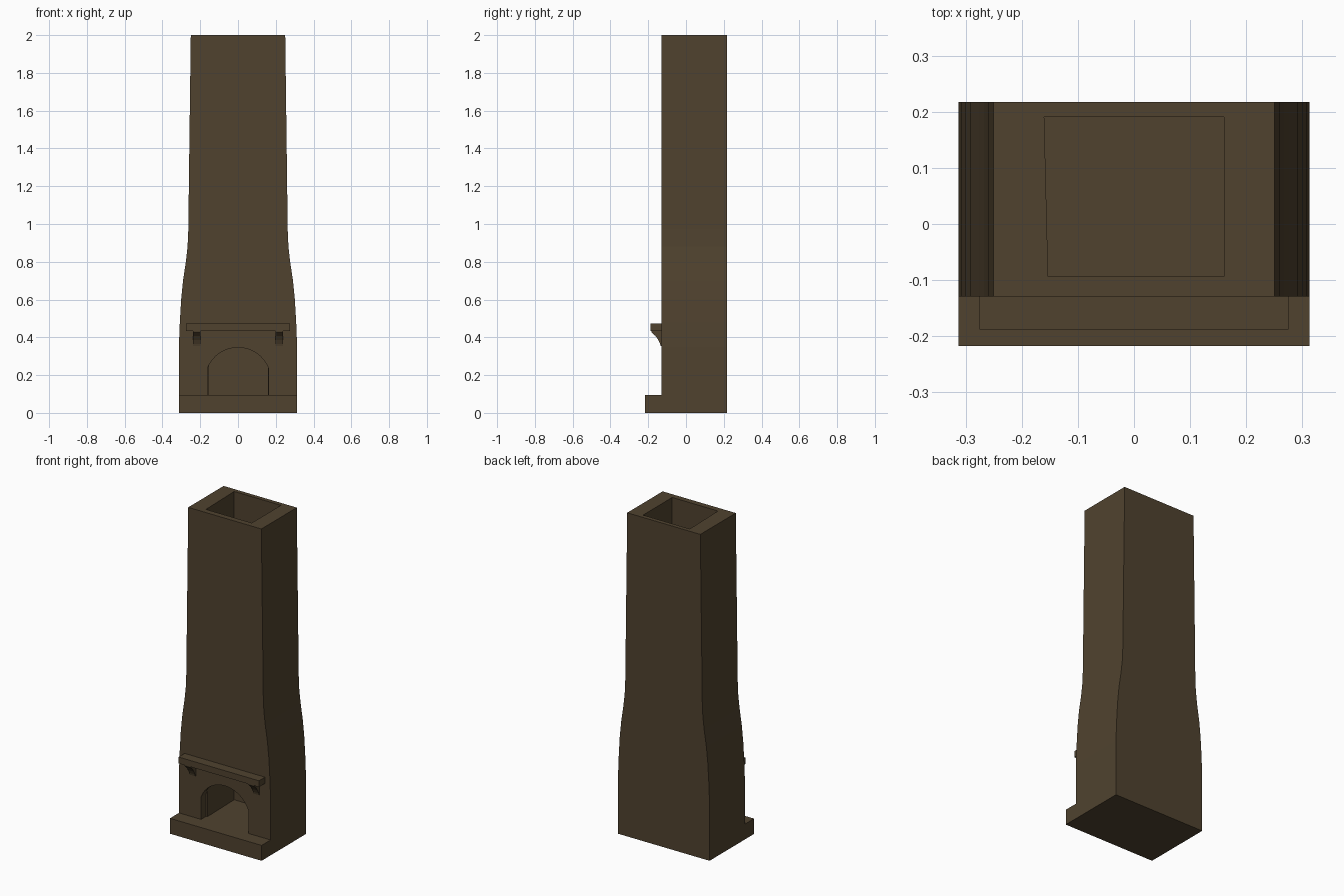
import bpy, bmesh, math
from mathutils import Vector

if "Cube" in bpy.data.objects:
    bpy.data.objects.remove(bpy.data.objects["Cube"])

brown = bpy.data.materials.new("dark brown stone")
brown.diffuse_color = (0.08, 0.055, 0.028, 1)
brown.use_nodes = True
brown.node_tree.nodes["Principled BSDF"].inputs["Base Color"].default_value = brown.diffuse_color


def prism(name, points, direction):
    """Extrude a closed 3D polygon along a direction."""
    bm = bmesh.new()
    face = bm.faces.new([bm.verts.new(p) for p in points])
    ext = bmesh.ops.extrude_face_region(bm, geom=[face])
    moved = [g for g in ext["geom"] if isinstance(g, bmesh.types.BMVert)]
    bmesh.ops.translate(bm, verts=moved, vec=Vector(direction))
    bmesh.ops.recalc_face_normals(bm, faces=bm.faces[:])
    me = bpy.data.meshes.new(name)
    bm.to_mesh(me)
    bm.free()
    me.materials.append(brown)
    ob = bpy.data.objects.new(name, me)
    bpy.context.collection.objects.link(ob)
    return ob


def box(name, x0, x1, y0, y1, z0, z1):
    return prism(name, [(x0, y0, z0), (x1, y0, z0), (x1, y1, z0), (x0, y1, z0)],
                 (0, 0, z1 - z0))


FRONT, BACK, FLOOR = -0.129, 0.217, 0.095

# Chimney body: tapering front outline pulled back to the rear wall
half = [(0.313, 0), (0.313, 0.35), (0.308, 0.48), (0.301, 0.6), (0.291, 0.7),
        (0.276, 0.8), (0.267, 0.88), (0.263, 0.97), (0.259, 1.3), (0.25, 2)]
outline = [(x, FRONT, z) for x, z in half] + [(-x, FRONT, z) for x, z in reversed(half)]
body = prism("chimney_body", outline, (0, BACK - FRONT, 0))

# Slightly skewed flue shaft, open at the top, down to the firebox floor
flue = prism("flue_cutter", [(-0.153, -0.094, FLOOR), (0.16, -0.094, FLOOR),
                             (0.16, 0.191, FLOOR), (-0.16, 0.191, FLOOR)], (0, 0, 2.1))

# Arched firebox mouth
w, spring, apex = 0.162, 0.235, 0.346
rise = apex - spring
r = (w * w + rise * rise) / (2 * rise)
a = math.asin(w / r)
arch = [(-w, FLOOR), (w, FLOOR)]
for i in range(17):
    t = a - 2 * a * i / 16
    arch.append((r * math.sin(t), apex - r + r * math.cos(t)))
mouth = prism("mouth_cutter", [(x, -0.3, z) for x, z in arch], (0, 0.22, 0))

for cutter in (flue, mouth):
    m = body.modifiers.new(cutter.name, "BOOLEAN")
    m.operation = "DIFFERENCE"
    m.solver = "EXACT"
    m.object = cutter
bpy.context.view_layer.update()
cut = bpy.data.meshes.new_from_object(
    body.evaluated_get(bpy.context.evaluated_depsgraph_get()))
body.modifiers.clear()
body.data = cut
for cutter in (flue, mouth):
    bpy.data.objects.remove(cutter)

# Hearth slab in front and mantel shelf
box("hearth", -0.313, 0.313, -0.217, FRONT, 0, FLOOR)
box("mantel_shelf", -0.275, 0.275, -0.188, FRONT, 0.434, 0.473)

# Two corbels with a concave underside
curve = [(FRONT, 0.434), (-0.184, 0.434), (-0.182, 0.425), (-0.162, 0.408),
         (-0.147, 0.387), (-0.137, 0.366), (-0.134, 0.354), (FRONT, 0.354)]
for side, x in (("left", -0.238), ("right", 0.198)):
    prism(side + "_corbel", [(x, y, z) for y, z in curve], (0.04, 0, 0))
